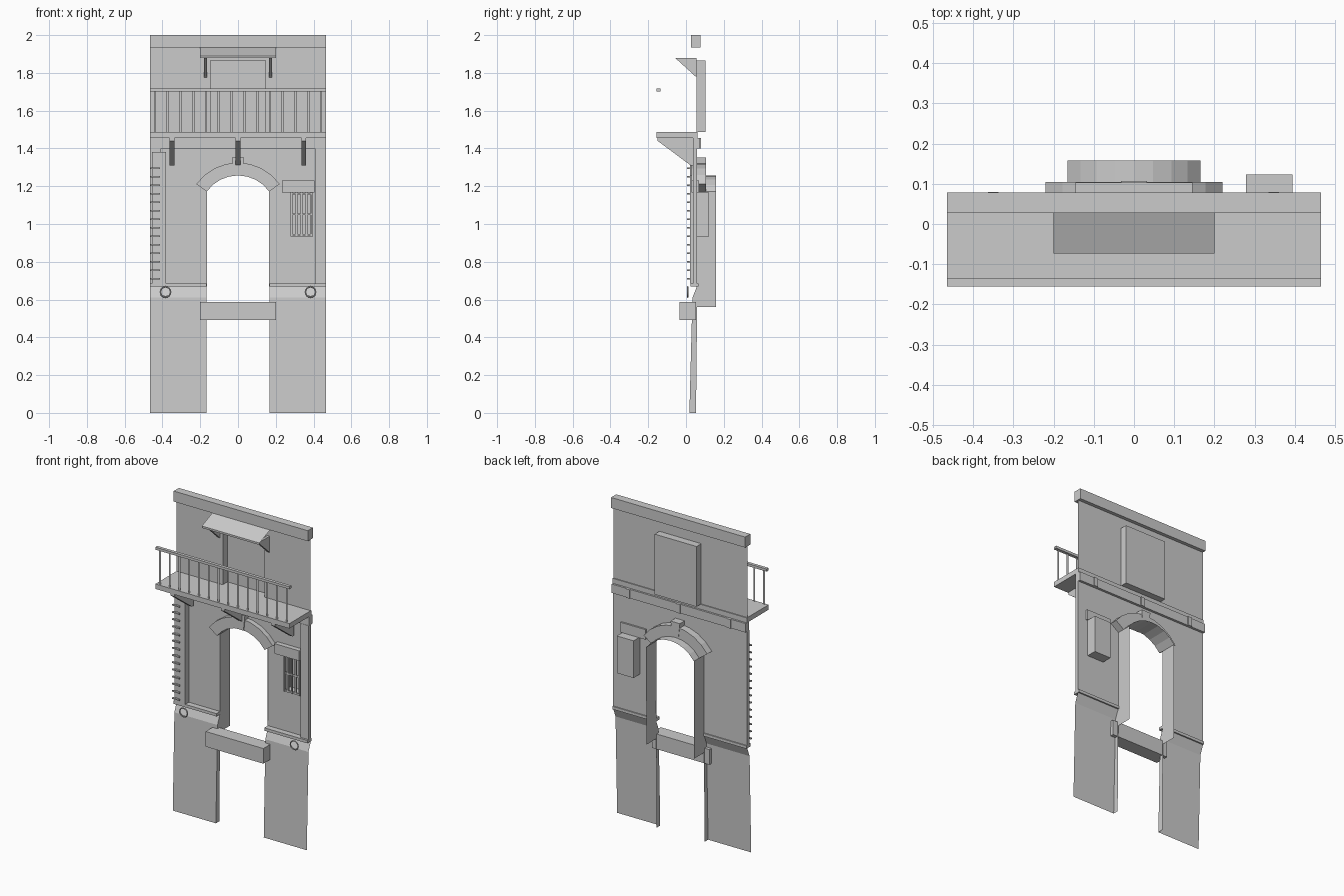
import bpy, bmesh, math

if "Cube" in bpy.data.objects:
    bpy.data.objects.remove(bpy.data.objects["Cube"])

W = 0.465          # half width of the facade
WALL = 0.056       # y of the wall skin
CZ, R_IN, R_OUT, A = 1.054, 0.203, 0.271, math.radians(54.5)  # door arch


def make(name, bm):
    me = bpy.data.meshes.new(name)
    bm.to_mesh(me)
    bm.free()
    ob = bpy.data.objects.new(name, me)
    bpy.context.collection.objects.link(ob)
    return ob


def box(name, x0, x1, y0, y1, z0, z1, skip=""):
    """Box; skip drops the 'front', 'back' or other open side."""
    bm = bmesh.new()
    bmesh.ops.create_cube(bm, size=1)
    for v in bm.verts:
        v.co = ((x0, x1)[v.co.x > 0], (y0, y1)[v.co.y > 0], (z0, z1)[v.co.z > 0])
    if skip == "front":
        bm.normal_update()
        bmesh.ops.delete(bm, geom=[f for f in bm.faces if f.normal.y < -.5], context='FACES_ONLY')
        bmesh.ops.reverse_faces(bm, faces=bm.faces[:])
    return make(name, bm)


def prism_x(name, yz, x0, x1):
    """Side profile extruded along x."""
    bm = bmesh.new()
    f = bm.faces.new([bm.verts.new((x0, y, z)) for y, z in yz])
    r = bmesh.ops.extrude_face_region(bm, geom=[f])
    for v in r["geom"]:
        if isinstance(v, bmesh.types.BMVert):
            v.co.x = x1
    bmesh.ops.recalc_face_normals(bm, faces=bm.faces[:])
    return make(name, bm)


def ribbon(name, pts, off):
    """Open strip: path of 3D points swept by an offset vector."""
    bm = bmesh.new()
    a = [bm.verts.new(p) for p in pts]
    b = [bm.verts.new([c + o for c, o in zip(p, off)]) for p in pts]
    for i in range(len(pts) - 1):
        bm.faces.new((a[i], a[i + 1], b[i + 1], b[i]))
    return make(name, bm)


def sheet(name, y, *loops):
    """Flat wall skin in xz with holes."""
    bm = bmesh.new()
    for lp in loops:
        vs = [bm.verts.new((x, y, z)) for x, z in lp]
        for i in range(len(vs)):
            bm.edges.new((vs[i - 1], vs[i]))
    bmesh.ops.triangle_fill(bm, use_beauty=True, use_dissolve=False,
                            edges=bm.edges[:], normal=(0, -1, 0))
    return make(name, bm)


def rect(x0, x1, z0, z1):
    return [(x0, z0), (x1, z0), (x1, z1), (x0, z1)]


def arc(r, n=8):
    return [(r * math.sin(t), CZ + r * math.cos(t))
            for t in (-A + 2 * A * i / n for i in range(n + 1))]


# wall skins with door, window and balcony door openings
arch = arc(R_IN)
WIN = (0.278, 0.394, 0.935, 1.168)
DOOR = (-0.145, 0.145, 1.487, 1.865)
sheet("lower_wall", WALL + .003,
      [(-W, .67), (-.165, .67)] + arch + [(.165, .67), (W, .67), (W, 1.45), (-W, 1.45)],
      rect(*WIN))
sheet("upper_wall", WALL, [(-W, 1.44), (W, 1.44), (W, 1.95), (-W, 1.95)], rect(*DOOR))

# recesses open at the front
box("balcony_door_recess", DOOR[0], DOOR[1], WALL, .103, DOOR[2], DOOR[3], "front")
box("window_recess", WIN[0], WIN[1], WALL, .123, WIN[2], WIN[3], "front")
reveal = [(-.165, .56)] + arch + [(.165, .56)]
ribbon("doorway_reveal", [(x, WALL, z) for x, z in reveal], (0, .102, 0))

# arch surround with keystone
bm = bmesh.new()
outer = arc(R_OUT)
rows = [[bm.verts.new((x, y, z)) for x, z in pts]
        for pts, y in ((arch, .028), (outer, .028), (outer, .105), (arch, .105))]
for k in range(4):
    p, q = rows[k], rows[(k + 1) % 4]
    for i in range(len(p) - 1):
        bm.faces.new((p[i], p[i + 1], q[i + 1], q[i]))
for i in (0, -1):
    bm.faces.new([r[i] for r in rows])
bmesh.ops.recalc_face_normals(bm, faces=bm.faces[:])
make("arch_surround", bm)
key = sheet("keystone", .022, [(-.022, 1.257), (.022, 1.257), (.032, 1.352), (-.032, 1.352)])
bm = bmesh.new()
bm.from_mesh(key.data)
r = bmesh.ops.extrude_face_region(bm, geom=bm.faces[:])
bmesh.ops.translate(bm, verts=[v for v in r["geom"] if isinstance(v, bmesh.types.BMVert)],
                    vec=(0, .085, 0))
bm.to_mesh(key.data)
bm.free()

# sloping plinth, ledges, edge pilasters and rings on both sides
prof = [(.018, 0), (.034, .61), (.058, .67)]
for s, side in ((-1, "left"), (1, "right")):
    ribbon(side + "_plinth", [(s * .166, y, z) for y, z in prof], (s * (W - .166), 0, 0))
    sheet_pts = prof + [(.06, .67), (.053, 0)]
    bm = bmesh.new()
    bm.faces.new([bm.verts.new((s * .166, y, z)) for y, z in sheet_pts])
    make(side + "_plinth_jamb", bm)
    xa, xb = sorted((s * .166, s * W))
    box(side + "_ledge", xa, xb, .023, .066, .668, .686)
    xa, xb = sorted((s * .408, s * W))
    box(side + "_pilaster", xa, xb, .036, .059, .686, 1.40)
    bpy.ops.mesh.primitive_torus_add(major_segments=16, minor_segments=6, major_radius=.027,
                                     minor_radius=.004, location=(s * .384, .009, .64),
                                     rotation=(math.pi / 2, 0, 0))
    bpy.context.object.name = side + "_ring"
    bpy.ops.object.shade_smooth_by_angle()

# doorstep
box("doorstep", -.2, .2, -.035, .053, .492, .587)

# ladder strip with rungs
box("ladder_strip", -.456, -.382, .022, .059, .686, 1.38)
for i in range(14):
    z = .71 + i * .045
    box("ladder_rung", -.462, -.412, .006, .016, z - .004, z + .004)
    box("ladder_rung_pin", -.44, -.434, .012, .03, z - .003, z + .003)

# window lintel and grille
box("window_lintel", .233, .405, .028, .07, 1.167, 1.23)
x0, x1, z0, z1 = WIN
for i in range(5):
    x = x0 + .006 + i * (x1 - x0 - .012) / 4
    box("window_bar", x - .005, x + .005, .05, .06, z0, z1)
for z in (z0 + .006, (z0 + z1) / 2, z1 - .008):
    box("window_crossbar", x0, x1, .051, .061, z - .005, z + .005)

# balcony: beam, slab, brackets, railing
box("balcony_beam", -W, W, .038, .074, 1.40, 1.456)
box("balcony_slab", -W, W, -.155, .062, 1.456, 1.487)
for x in (-.35, 0, .348):
    prism_x("balcony_bracket", [(-.15, 1.456), (-.15, 1.44), (.025, 1.31), (.04, 1.31),
                                (.04, 1.40), (.08, 1.40), (.08, 1.456)], x - .013, x + .013)
box("balcony_rail", -W, W, -.155, -.135, 1.702, 1.718)
for i in range(14):
    x = -.44 + i * .88 / 13
    ribbon("baluster", [(x - .006, -.145, 1.487), (x - .006, -.145, 1.704)], (.012, 0, 0))

# awning with triangular supports
ribbon("awning", [(-.2, .056, 1.942), (-.2, -.073, 1.89), (-.2, -.073, 1.878)], (.4, 0, 0))
for x in (-.173, .173):
    prism_x("awning_support", [(-.057, 1.879), (.056, 1.879), (.056, 1.776)], x - .008, x + .008)

# roof cornice
box("roof_cornice", -W, W, .027, .078, 1.934, 2.0)
